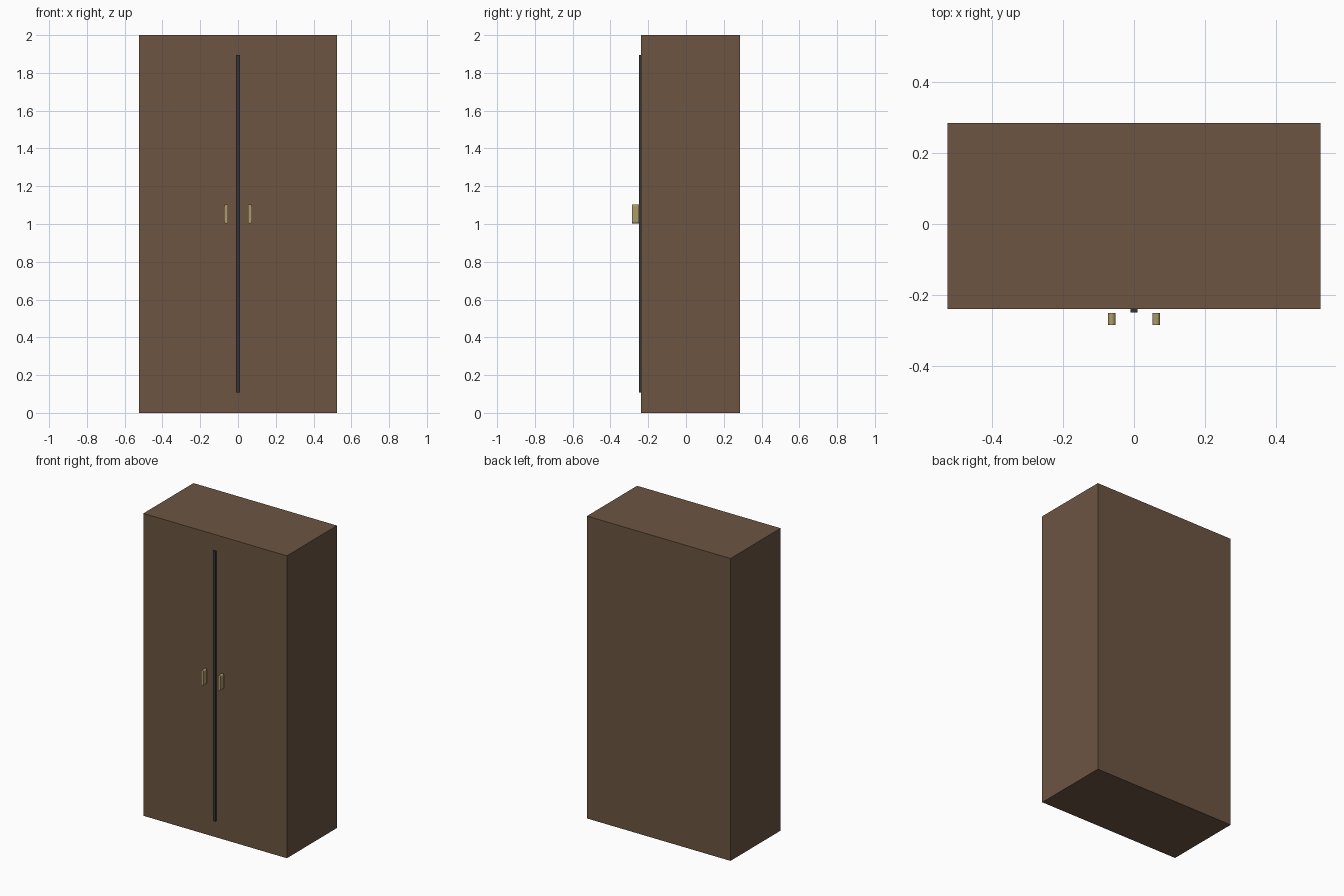
import bpy, bmesh, math

if "Cube" in bpy.data.objects:
    bpy.data.objects.remove(bpy.data.objects["Cube"])


def material(name, color):
    m = bpy.data.materials.new(name)
    m.diffuse_color = (*color, 1)
    m.use_nodes = True
    m.node_tree.nodes["Principled BSDF"].inputs["Base Color"].default_value = m.diffuse_color
    return m


def prism(name, profile, y0, y1, mat):
    """Extrude an xz outline from y0 to y1."""
    bm = bmesh.new()
    face = bm.faces.new([bm.verts.new((x, y0, z)) for x, z in profile])
    ext = bmesh.ops.extrude_face_region(bm, geom=[face])
    verts = [g for g in ext["geom"] if isinstance(g, bmesh.types.BMVert)]
    bmesh.ops.translate(bm, verts=verts, vec=(0, y1 - y0, 0))
    bmesh.ops.recalc_face_normals(bm, faces=bm.faces)
    mesh = bpy.data.meshes.new(name)
    bm.to_mesh(mesh)
    bm.free()
    mesh.materials.append(mat)
    ob = bpy.data.objects.new(name, mesh)
    bpy.context.collection.objects.link(ob)
    return ob


def rect(half_w, z0, z1):
    return [(-half_w, z0), (half_w, z0), (half_w, z1), (-half_w, z1)]


def pill(cx, z0, z1, r, steps=6):
    pts = []
    for cz, start in ((z1 - r, 0), (z0 + r, math.pi)):
        for i in range(steps + 1):
            a = start + math.pi * i / steps
            pts.append((cx + r * math.cos(a), cz + r * math.sin(a)))
    return pts


wood = material("wood", (0.15, 0.09, 0.055))
dark = material("dark_trim", (0.035, 0.035, 0.04))
brass = material("brass", (0.42, 0.33, 0.15))

# Cabinet body
prism("cabinet_body", rect(0.525, 0, 2), -0.239, 0.285, wood)

# Dark strip between the doors
prism("door_gap_strip", rect(0.01, 0.108, 1.895), -0.249, -0.239, dark)

# Pair of rounded handles, floating just off the doors
for side, sx in (("left", -1), ("right", 1)):
    prism(f"{side}_handle", pill(sx * 0.0625, 1.003, 1.104, 0.0103),
          -0.285, -0.25, brass)
